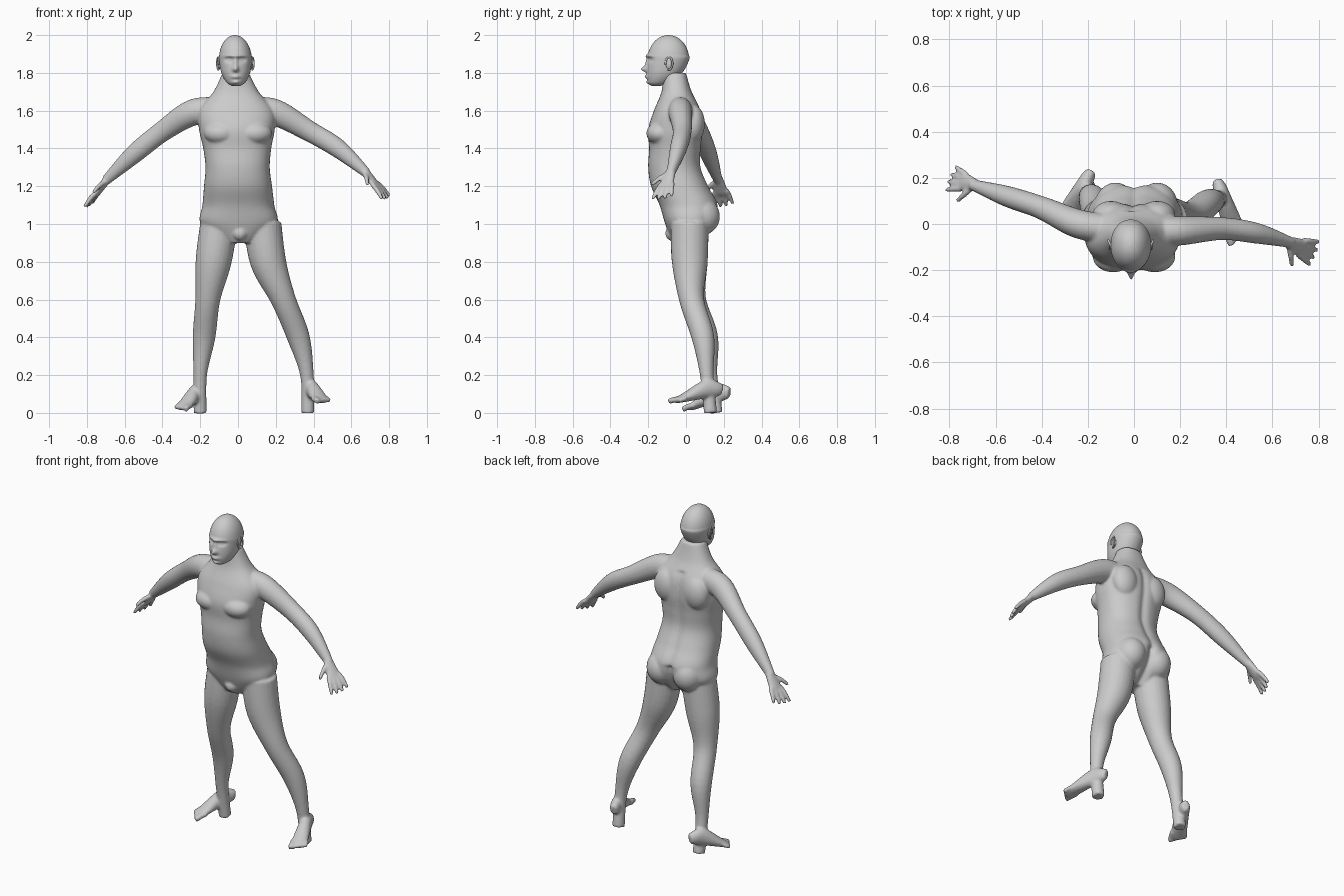
import bpy, bmesh, math
from mathutils import Vector, Matrix

cube = bpy.data.objects.get("Cube")
if cube:
    bpy.data.objects.remove(cube, do_unlink=True)

skin = bpy.data.materials.new("plain_grey")
skin.use_nodes = True
skin.diffuse_color = (.6, .6, .6, 1)
skin.node_tree.nodes["Principled BSDF"].inputs["Base Color"].default_value = skin.diffuse_color


def spline(rows, steps):
    """Smooth interpolation through rows of numbers."""
    out = []
    last = len(rows) - 1
    for i in range(last):
        before, start, end, after = (rows[max(0, min(last, i + k))] for k in (-1, 0, 1, 2))
        for step in range(steps):
            t = step / steps
            out.append([q + t / 2 * (r - p + t * (2 * p - 5 * q + 4 * r - s + t * (3 * (q - r) + s - p)))
                        for p, q, r, s in zip(before, start, end, after)])
    return out + [list(rows[-1])]


def bell(distance, width):
    return math.exp(-(distance / width) ** 2)


def loft(bm, rings):
    loops = [[bm.verts.new(point) for point in ring] for ring in rings]
    for low, high in zip(loops, loops[1:]):
        for i in range(len(low)):
            bm.faces.new((low[i - 1], low[i], high[i], high[i - 1]))
    bm.faces.new(loops[0][::-1])
    bm.faces.new(loops[-1])


def middle(z):
    """The trunk and head lean slightly to the right."""
    return .02 * (1.2 - z)


def slices(bm, rows, steps, seg, power, shape):
    """Level rounded sections: height, half width, front, back."""
    rings = []
    for z, half, front, back in spline(rows, steps):
        ring = []
        for i in range(seg):
            angle = math.tau * i / seg
            c, s = (math.copysign(abs(v) ** (2 / power), v) for v in (math.cos(angle), math.sin(angle)))
            x = half * c
            y = (front + back) / 2 + s * (back - front) / 2 + shape(x, z, s)
            ring.append(Vector((x + middle(z), y, z)))
        rings.append(ring)
    loft(bm, rings)


def tube(bm, rows, across, steps=4, seg=16):
    """Oval tube along a path: x, y, z, half width, half height."""
    rows = spline(rows, steps)
    points = [Vector(row[:3]) for row in rows]
    rings = []
    for i, (point, row) in enumerate(zip(points, rows)):
        along = points[min(i + 1, len(points) - 1)] - points[max(i - 1, 0)]
        along.normalize()
        side = (across - along * across.dot(along)).normalized()
        up = side.cross(along)
        angles = [math.tau * k / seg for k in range(seg)]
        rings.append([point + side * row[3] * math.cos(a) + up * row[4] * math.sin(a) for a in angles])
    loft(bm, rings)


def ball(bm, centre, size):
    matrix = Matrix.Translation(centre) @ Matrix.Diagonal((*size, 1))
    bmesh.ops.create_uvsphere(bm, u_segments=24, v_segments=16, radius=1, matrix=matrix)


def finish(bm, name):
    bmesh.ops.recalc_face_normals(bm, faces=bm.faces)
    mesh = bpy.data.meshes.new(name)
    bm.to_mesh(mesh)
    bm.free()
    mesh.materials.append(skin)
    mesh.shade_smooth()
    obj = bpy.data.objects.new(name, mesh)
    bpy.context.collection.objects.link(obj)
    return obj


def leg(bm, centres):
    """Hip to ankle, one centre for each evenly spaced height."""
    girths = (.1, .095, .066, .06, .036, .035)
    rows = [(x, y, 1 - .2 * i, r, r) for i, ((x, y), r) in enumerate(zip(centres, girths))]
    tube(bm, rows, Vector((1, 0, 0)), steps=6, seg=24)


def foot(bm, heel, toe, inner):
    heel, toe = Vector(heel), Vector(toe)
    across = (toe - heel).cross(Vector((0, 0, -inner))).normalized()   # towards the big toe

    def at(t, side, height):
        return heel.lerp(toe, t) + across * side + Vector((0, 0, height))

    sole = [(0, .02, .03), (.1, .03, .04), (.3, .035, .05), (.7, .045, .026), (.9, .04, .015)]
    tube(bm, [(*at(t, 0, h), w, h) for t, w, h in sole], across)
    # toes get shorter and thinner towards the outside
    for k in range(5):
        r = .012 if k else .016
        side = .035 - .019 * k
        ends = [at(.75, side, .02), at(.9 - .03 * k, side, .02), at(1 - .03 * k, side, .015)]
        tube(bm, [(*end, r, r) for end in ends], across, seg=10)


def arm(bm, joints):
    girths = (.07, .07, .055, .05, .026)
    tube(bm, [(*joint, r * .9, r) for joint, r in zip(joints, girths)], Vector((0, 1, 0)), steps=6, seg=24)


def hand(bm, wrist, reach):
    wrist, reach = Vector(wrist), Vector(reach)
    across = Vector((-.35, -.9, -.15)).normalized()   # towards the thumb

    def at(t, side):
        return wrist + reach * t + across * side

    palm = [(0, .026, .024), (.2, .034, .02), (.45, .042, .016), (.55, .038, .012)]
    tube(bm, [(*at(t, 0), w, h) for t, w, h in palm], across)
    fingers = [(at(.1, .02), at(.4, .09))]
    for k in range(4):
        spread = 1.5 - k
        fingers.append((at(.45, .022 * spread), at(1 - .04 * abs(spread), .036 * spread)))
    for base, tip in fingers:
        bend = base.lerp(tip, .5) + Vector((0, 0, .006))
        tube(bm, [(*p, r, r) for p, r in ((base, .014), (bend, .013), (tip, .01))], across, seg=10)


def spine(x, z, s):
    """Hollow along the spine and between the buttocks."""
    if s < 0 or z > 1.65:
        return 0
    return -(.035 if z < 1.1 else .014) * bell(x, .022)


# trunk and neck, sections at even heights
body = bmesh.new()
trunk = [(.07, -.07, .07), (.2, -.11, .15), (.19, -.14, .17), (.18, -.185, .12), (.17, -.2, .08),
         (.18, -.195, .08), (.2, -.2, .09), (.2, -.17, .08), (.12, -.13, .03), (.07, -.12, 0)]
slices(body, [(.9 + .1 * i, *row) for i, row in enumerate(trunk)], 8, 64, 2.3, spine)
for side in (-1, 1):
    ball(body, (side * .09, -.14, 1.48), (.09, .07, .06))    # chest
    ball(body, (side * .09 + .01, .08, 1.04), (.09, .1, .1))   # buttock
    ball(body, (side * .1, .04, 1.53), (.08, .06, .1))         # shoulder blade
ball(body, (.01, -.07, .95), (.04, .04, .04))

# legs and feet
leg(body, [(-.1, .02), (-.13, .02), (-.16, .04), (-.18, .11), (-.2, .13), (-.2, .16)])
leg(body, [(.13, .02), (.16, .02), (.24, .03), (.32, .09), (.365, .11), (.37, .13)])
foot(body, (-.185, .23, .075), (-.31, 0, .004), 1)
foot(body, (.36, .19, .09), (.455, -.08, .045), -1)

# arms and hands
arm(body, [(-.1, -.02, 1.6), (-.24, 0, 1.59), (-.4, .07, 1.49), (-.55, .12, 1.37), (-.7, .17, 1.23)])
arm(body, [(.08, -.03, 1.6), (.2, -.03, 1.59), (.38, -.02, 1.49), (.53, -.04, 1.4), (.68, -.08, 1.27)])
hand(body, (-.69, .17, 1.24), (-.11, .03, -.15))
hand(body, (.67, -.08, 1.28), (.12, -.05, -.15))

# blend the limbs and trunk into one skin
figure = finish(body, "body")
remesh = figure.modifiers.new("blend", "REMESH")
remesh.mode = "VOXEL"
remesh.voxel_size = .0075
remesh.use_smooth_shade = True
relax = figure.modifiers.new("relax", "SMOOTH")
relax.iterations = 5

# face relief: distance from the middle, height, push, width, tallness
relief = [
    (0, 1.89, .01, .05, .01),     # brow
    (0, 1.85, .01, .01, .03),     # bridge of the nose
    (0, 1.82, .03, .015, .014),   # tip of the nose
    (.035, 1.87, -.016, .02, .012),   # eye socket
    (.035, 1.87, .008, .012, .006),   # eye
    (0, 1.78, .014, .025, .01),   # lips
    (0, 1.78, -.008, .03, .002),  # mouth line
    (0, 1.75, .01, .02, .01),     # chin
]


def face(x, z, s):
    if s > -.2:
        return 0
    return -sum(push * bell(abs(x) - out, wide) * bell(z - height, tall)
                for out, height, push, wide, tall in relief)


# head: jaw sections, then a domed skull
head = bmesh.new()
sections = [(1.73, .02, -.18, -.14), (1.75, .05, -.2, -.08), (1.8, .076, -.207, -.02)]
for k in range(8):
    rise = math.radians(12.4 * k)
    round_part = math.cos(rise)
    sections.append((1.87 + .13 * math.sin(rise), .087 * round_part,
                     -.093 - .11 * round_part, -.093 + .11 * round_part))
slices(head, sections, 10, 96, 2.1, face)
finish(head, "head")

# ears: a flat bowl with a raised rim
for name, side in (("right_ear", -1), ("left_ear", 1)):
    ear = bmesh.new()
    centre = Vector((side * .084 - .014, -.09, 1.85))
    ball(ear, centre, (.009, .017, .03))
    rim = []
    for k in range(13):
        angle = math.radians(25 * k - 110)
        flare = side * (.005 + .008 * max(0, math.cos(angle)))
        point = centre + Vector((flare, .018 * math.cos(angle), .033 * math.sin(angle)))
        rim.append((*point, .005, .005))
    tube(ear, rim, Vector((1, 0, 0)), steps=2, seg=8)
    finish(ear, name)
